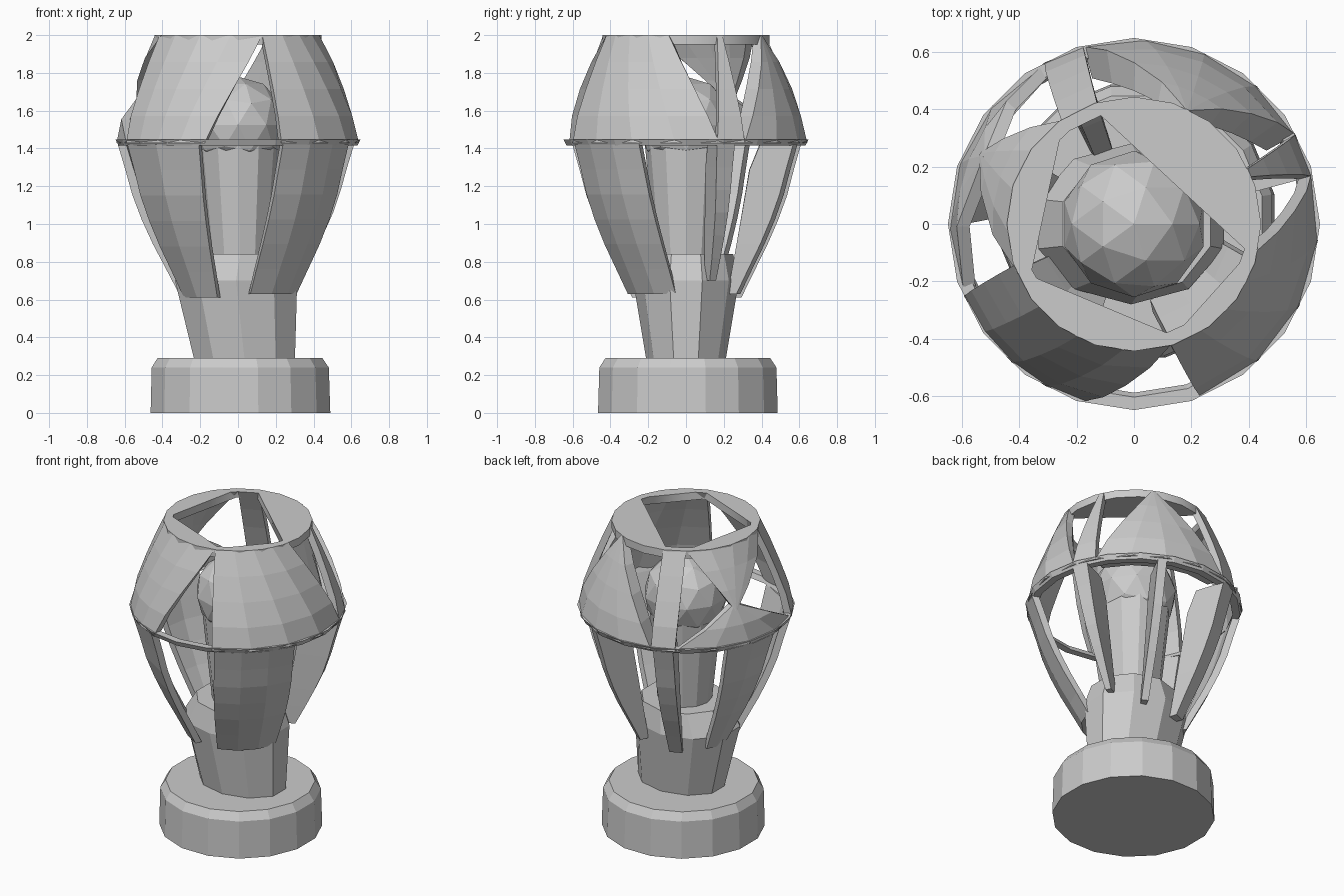
import bpy, bmesh
from math import cos, sin, atan2, radians, pi

if "Cube" in bpy.data.objects:
    bpy.data.objects.remove(bpy.data.objects["Cube"])


def make(name, bm):
    bmesh.ops.remove_doubles(bm, verts=bm.verts, dist=0.0005)
    bmesh.ops.recalc_face_normals(bm, faces=bm.faces)
    me = bpy.data.meshes.new(name)
    bm.to_mesh(me)
    bm.free()
    ob = bpy.data.objects.new(name, me)
    bpy.context.collection.objects.link(ob)
    return ob


def lerp_table(table, z):
    for (z0, r0), (z1, r1) in zip(table, table[1:]):
        if z <= z1:
            return r0 + (r1 - r0) * (z - z0) / (z1 - z0)
    return table[-1][1]


def loft(name, sections, n, turn=0.0):
    """Capped tube through sections (z, cx, cy, rx, ry)."""
    bm = bmesh.new()
    rings = [[bm.verts.new((cx + rx * cos(turn + 2 * pi * i / n),
                            cy + ry * sin(turn + 2 * pi * i / n), z))
              for i in range(n)] for z, cx, cy, rx, ry in sections]
    for a, b in zip(rings, rings[1:]):
        for i in range(n):
            j = (i + 1) % n
            bm.faces.new((a[i], a[j], b[j], b[i]))
    bm.faces.new(rings[0])
    bm.faces.new(rings[-1])
    return make(name, bm)


# Outer silhouette of the cage and inner limits (z, radius)
OUTER = [(0.58, 0.29), (0.68, 0.34), (0.9, 0.455), (1.1, 0.545), (1.3, 0.60),
         (1.39, 0.615), (1.44, 0.65), (1.6, 0.605), (1.8, 0.53), (2.0, 0.44)]
SHELL = [(z, r - 0.045) for z, r in OUTER]
FIN = [(0.58, 0.25), (1.4, 0.40), (1.45, 0.50), (2.0, 0.38)]
WEDGE = [(1.42, 0.53), (2.0, 0.40)]


def edge_angle(a, za, b, zb, t):
    """Angle along the straight line between two points of the silhouette."""
    if abs(b - a) < 1:
        return radians(a + (b - a) * t)
    ra, rb = lerp_table(OUTER, za), lerp_table(OUTER, zb)
    a, b = radians(a), radians(b)
    x = ra * cos(a) * (1 - t) + rb * cos(b) * t
    y = ra * sin(a) * (1 - t) + rb * sin(b) * t
    ang = atan2(y, x)
    mid = a + (b - a) * t
    return ang + 2 * pi * round((mid - ang) / (2 * pi))


def panel(name, z0, bottom, z1, top, inner=SHELL, step=20, rows=4):
    """Thick curved panel spanning bottom and top angle ranges (degrees)."""
    bm = bmesh.new()
    span = max(bottom[1] - bottom[0], top[1] - top[0])
    cols = max(1, round(span / step))
    grids = []
    for table in (OUTER, inner):
        g = []
        for j in range(rows + 1):
            t = j / rows
            z = z0 + (z1 - z0) * t
            r = lerp_table(table, z)
            a0 = edge_angle(bottom[0], z0, top[0], z1, t)
            a1 = edge_angle(bottom[1], z0, top[1], z1, t)
            row = []
            for i in range(cols + 1):
                a = a0 + (a1 - a0) * i / cols
                row.append(bm.verts.new((r * cos(a), r * sin(a), z)))
            g.append(row)
        for j in range(rows):
            for i in range(cols):
                bm.faces.new((g[j][i], g[j][i + 1], g[j + 1][i + 1], g[j + 1][i]))
        grids.append(g)
    o, n = grids
    for i in range(cols):
        for j in (0, rows):
            bm.faces.new((o[j][i], o[j][i + 1], n[j][i + 1], n[j][i]))
    for j in range(rows):
        for i in (0, cols):
            bm.faces.new((o[j][i], o[j + 1][i], n[j + 1][i], n[j][i]))
    return make(name, bm)


# Foot and flared stem
loft("base", [(0, .013, .01, .485, .485), (.24, .012, .01, .478, .478),
              (.29, .01, .01, .445, .445)], 16, pi / 16)
loft("stem", [(.28, .035, 0, .28, .21), (.70, -.01, 0, .34, .28),
              (.84, .01, 0, .27, .25)], 10, pi / 10)

# Inner bulb
loft("bulb_body", [(.75, .01, 0, .155, .155), (1.5, 0, 0, .225, .225)], 12)
bm = bmesh.new()
bmesh.ops.create_icosphere(bm, subdivisions=2, radius=0.255)
bmesh.ops.translate(bm, verts=bm.verts, vec=(0, 0, 1.525))
make("bulb_dome", bm)

# Upper cage
UP, TOP = 1.43, 2.0
panel("upper_front_left_panel", UP, (203, 254), TOP, (199, 287))
panel("upper_front_right_panel", UP, (291, 376), TOP, (287, 348))
panel("upper_right_strut", UP, (15, 29), TOP, (22, 26))
panel("upper_back_triangle", UP, (29, 106), TOP, (64, 66), WEDGE)
panel("upper_back_strut", UP, (106, 119), TOP, (107, 125))
panel("upper_left_low_triangle", UP, (119, 203), 1.68, (155, 156), rows=2)
panel("upper_left_high_triangle", 1.64, (155, 156), TOP, (125, 203), rows=3)

# Waist ring
panel("waist_ring", 1.415, (0, 360), 1.447, (0, 360), step=18, rows=1)

# Lower cage: wide panels and deep narrow fins
LOW, WAIST = 0.61, 1.42
panel("lower_front_left_panel", LOW, (200, 249), WAIST, (203, 251), rows=6)
panel("lower_front_right_panel", 0.63, (282, 350), WAIST, (292, 337), rows=6)
panel("lower_left_panel", 0.63, (148, 172), WAIST, (148, 180), rows=6)
panel("lower_right_fin", 0.70, (21, 27), WAIST, (15, 24), FIN, rows=6)
panel("lower_back_right_fin", 0.63, (58, 66), WAIST, (63, 68), FIN, rows=6)
panel("lower_back_fin", LOW, (106, 121), WAIST, (107, 118), FIN, rows=6)

# Flat top plate with an angular opening
cu = bpy.data.curves.new("top_plate", 'CURVE')
cu.dimensions = '2D'
cu.fill_mode = 'BOTH'
cu.extrude = 0.025
rim = [(.443 * cos(2 * pi * i / 20), .443 * sin(2 * pi * i / 20)) for i in range(20)]
hole = [(-.14, .40), (.40, -.10), (.14, -.39), (-.36, -.18), (-.25, .335)]
for pts in (rim, hole):
    sp = cu.splines.new('POLY')
    sp.points.add(len(pts) - 1)
    for p, (x, y) in zip(sp.points, pts):
        p.co = (x, y, 0, 1)
    sp.use_cyclic_u = True
plate = bpy.data.objects.new("top_plate", cu)
plate.location.z = 1.975
bpy.context.collection.objects.link(plate)
bpy.context.view_layer.objects.active = plate
plate.select_set(True)
bpy.ops.object.convert(target='MESH')
